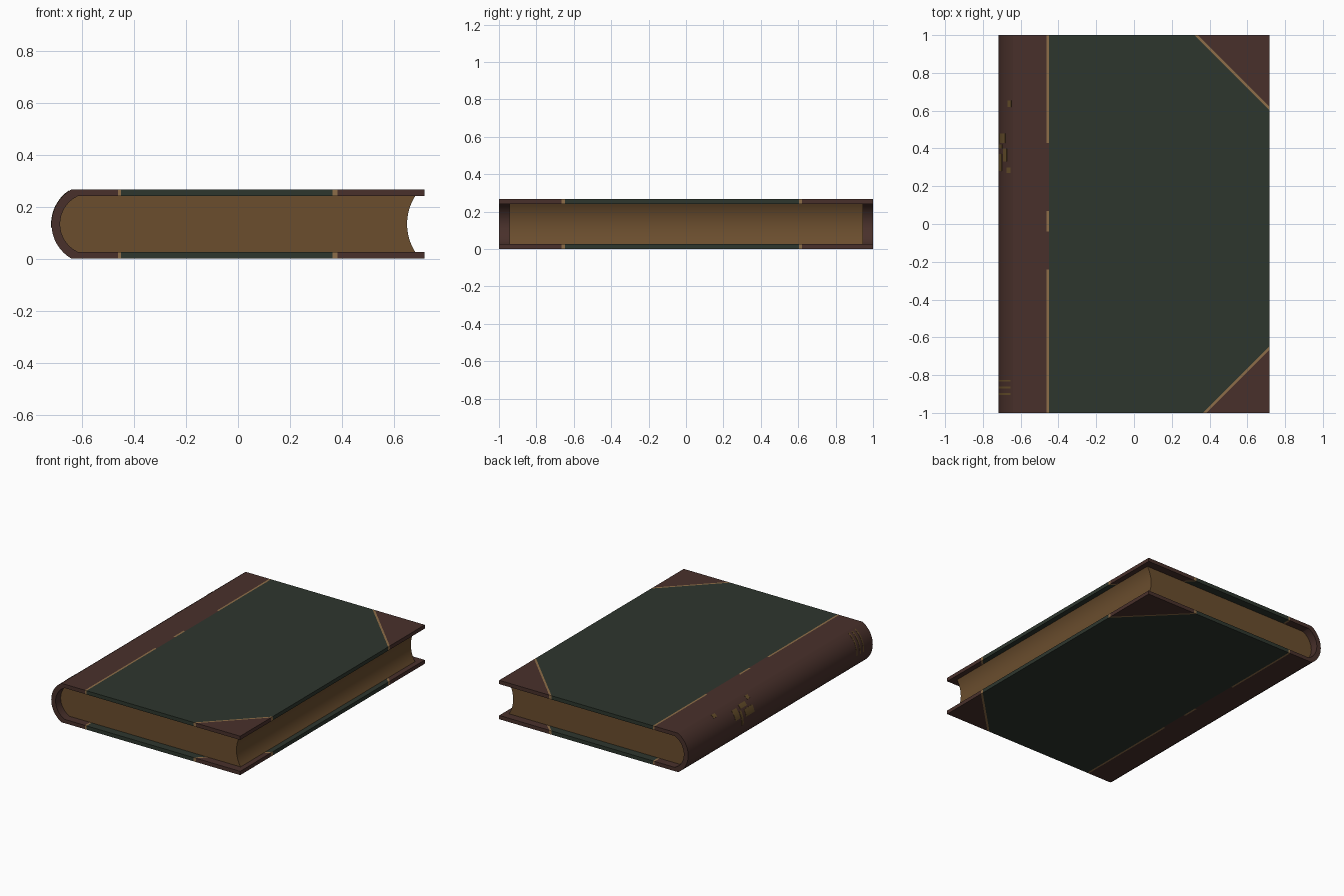
import bpy, bmesh, math
from mathutils import Vector

if "Cube" in bpy.data.objects:
    bpy.data.objects.remove(bpy.data.objects["Cube"])

X, H, T = 0.717, 0.267, 0.026        # half width, total height, board thickness
MID = H / 2


def mat(name, rgb):
    m = bpy.data.materials.new(name)
    m.diffuse_color = (*rgb, 1)
    m.use_nodes = True
    m.node_tree.nodes["Principled BSDF"].inputs["Base Color"].default_value = m.diffuse_color
    return m


GREEN = mat("green_cloth", (0.027, 0.037, 0.027))
LEATHER = mat("brown_leather", (0.066, 0.030, 0.024))
GOLD = mat("gold_line", (0.27, 0.155, 0.065))
WORN = mat("worn_gilt", (0.13, 0.075, 0.023))
PAPER = mat("aged_paper", (0.145, 0.075, 0.027))


def arc(end_x, mid_x, half, n=16):
    """Points (x, z) on a circle arc from the top end, through mid_x, to the bottom end."""
    s = end_x - mid_x                       # signed bulge
    r = (half * half + s * s) / (2 * abs(s))
    a = math.asin(half / r)
    d = math.copysign(1, s)
    cx = mid_x + d * r
    return [(cx - d * r * math.cos(a - 2 * a * i / n), MID + r * math.sin(a - 2 * a * i / n))
            for i in range(n + 1)]


def finish(bm, name, mats, smooth=20):
    bmesh.ops.recalc_face_normals(bm, faces=bm.faces)
    me = bpy.data.meshes.new(name)
    bm.to_mesh(me)
    bm.free()
    for m in mats:
        me.materials.append(m)
    ob = bpy.data.objects.new(name, me)
    bpy.context.collection.objects.link(ob)
    bpy.ops.object.select_all(action='DESELECT')
    ob.select_set(True)
    bpy.context.view_layer.objects.active = ob
    bpy.ops.object.shade_smooth_by_angle(angle=math.radians(smooth))
    return ob


def shell(outer, inner, y0, y1):
    """Solid strip between two matching profiles, extruded along y."""
    bm = bmesh.new()
    rings = [[bm.verts.new((x, y, z)) for x, z in p]
             for p, y in ((outer, y0), (inner, y0), (inner, y1), (outer, y1))]
    for k in range(4):
        a, b = rings[k], rings[(k + 1) % 4]
        for i in range(len(a) - 1):
            bm.faces.new((a[i], a[i + 1], b[i + 1], b[i]))
    for i in (0, -1):
        bm.faces.new([r[i] for r in rings])
    return bm


# Cover: two boards and a rounded spine in one piece
outer = [(X, H)] + arc(-0.64, -X, MID) + [(X, 0)]
inner = [(X, H - T)] + arc(-0.615, -0.684, MID - T) + [(X, T)]
bm = shell(outer, inner, -1, 1)
LINE0, LINE1 = -0.462, -0.449            # gold line beside the spine
CORNER = {1: 1.338, -1: 1.382}           # leather corner: x + |y| beyond this
GW = 0.018
cuts = [((x, 0, 0), (1, 0, 0)) for x in (LINE0, LINE1)]
for s, c in CORNER.items():
    cuts += [((k, 0, 0), (1, s, 0)) for k in (c, c - GW)]
cuts += [((0, y, 0), (0, 1, 0)) for y in (0.43, 0.07, -0.04, -0.24)]
for co, no in cuts:
    bmesh.ops.bisect_plane(bm, geom=bm.verts[:] + bm.edges[:] + bm.faces[:],
                           plane_co=Vector(co), plane_no=Vector(no).normalized(), dist=1e-5)
for f in bm.faces:
    c = f.calc_center_median()
    d = c.x + abs(c.y) - CORNER[1 if c.y > 0 else -1]
    worn_off = 0.07 < c.y < 0.43 or -0.24 < c.y < -0.04
    if c.x < LINE0 or d > 0:
        f.material_index = 1
    elif c.x < LINE1:
        f.material_index = 1 if worn_off else 2
    elif d > -GW:
        f.material_index = 2
finish(bm, "book_cover", [GREEN, LEATHER, GOLD])

# Page block: rounded at the spine, hollow at the fore edge
e = 0.001
back = arc(-0.615, -0.684, MID - T + e)
fore = arc(0.682, 0.65, MID - T + e)
finish(shell(back, fore, -0.945, 0.945), "page_block", [PAPER])


# Worn gilt ornaments on the spine: thin curved plates
def gilt(y0, y1, a0, a1, n=6):
    s = 0.077
    r = (MID * MID + s * s) / (2 * s)
    cx = -X + r

    def prof(rad):
        return [(cx - rad * math.cos(math.radians(a0 + (a1 - a0) * i / n)),
                 MID + rad * math.sin(math.radians(a0 + (a1 - a0) * i / n))) for i in range(n + 1)]
    finish(shell(prof(r + 0.0015), prof(r - 0.002), y0, y1), "spine_gilt", [WORN])


for y in (-0.83, -0.865, -0.9):          # bands at the foot
    gilt(y - 0.005, y + 0.005, -5, 54)
for y0, y1, a0, a1 in ((0.28, 0.37, 10, 28), (0.33, 0.40, 33, 44), (0.43, 0.48, 14, 40),
                       (0.40, 0.42, -5, 30), (0.27, 0.30, 44, 54), (0.62, 0.655, 46, 56)):
    gilt(y0, y1, a0, a1)
